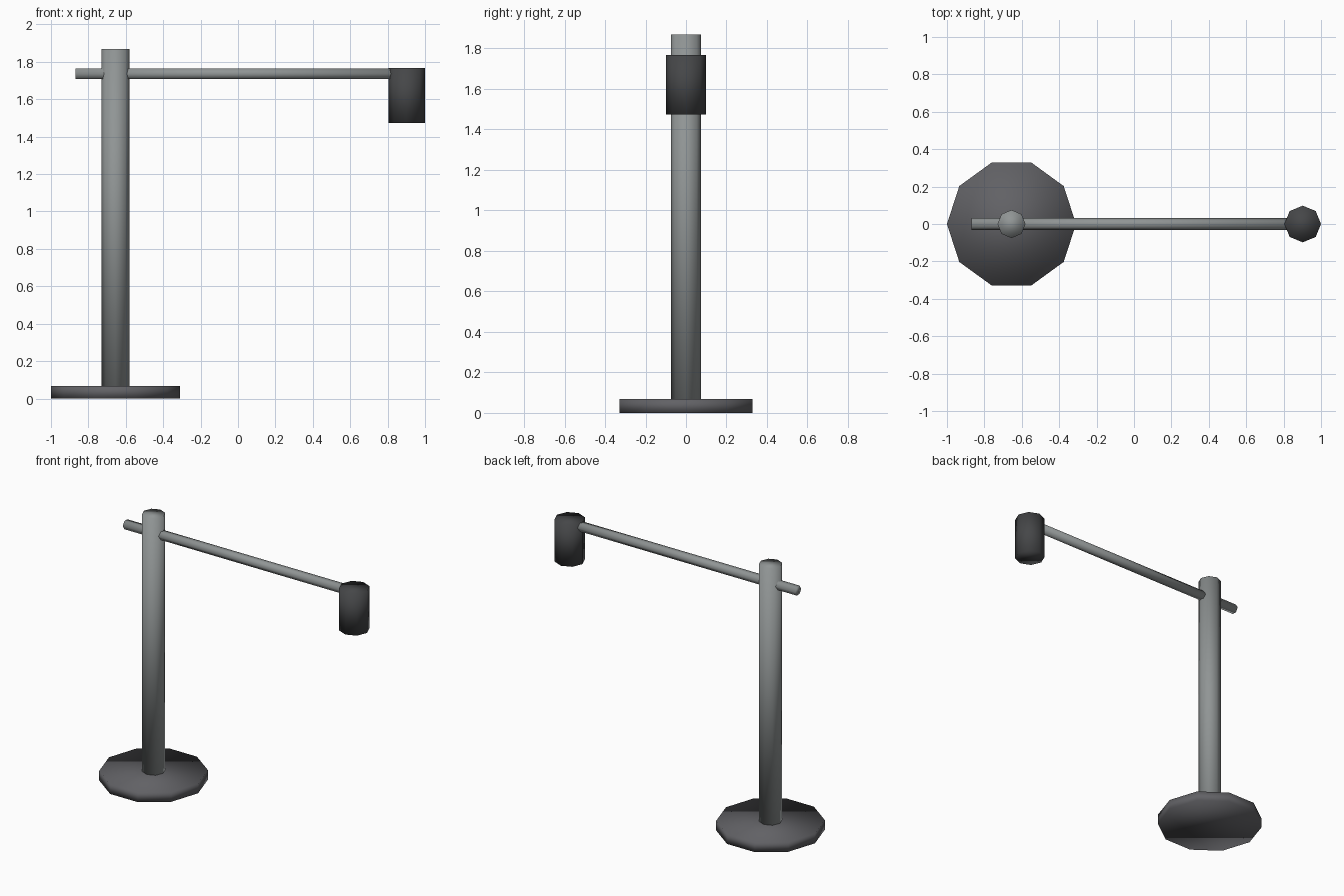
import bpy
import math

if "Cube" in bpy.data.objects:
    bpy.data.objects.remove(bpy.data.objects["Cube"])


def paint(name, rgb):
    mat = bpy.data.materials.new(name)
    mat.diffuse_color = (*rgb, 1)
    mat.use_nodes = True
    mat.node_tree.nodes["Principled BSDF"].inputs["Base Color"].default_value = mat.diffuse_color
    return mat


steel = paint("steel", (0.28, 0.30, 0.30))
dark_iron = paint("dark_iron", (0.12, 0.12, 0.13))
black_shade = paint("black_shade", (0.06, 0.062, 0.065))


def prism(name, sides, radius, length, center, mat, along_x=False):
    """Low-poly cylinder with a corner on the x axis, or on y if laid along x."""
    bpy.ops.mesh.primitive_cylinder_add(vertices=sides, radius=radius, depth=length)
    obj = bpy.context.object
    obj.name = name
    obj.data.name = name
    # the primitive starts with a corner on +y
    obj.rotation_euler = (0, math.pi / 2, 0) if along_x else (0, 0, math.pi / 2)
    bpy.ops.object.transform_apply(location=False, rotation=True, scale=False)
    obj.location = center
    obj.data.materials.append(mat)
    bpy.ops.object.shade_smooth()
    return obj


POLE_X, HEAD_X = -0.655, 0.902

# Ten-sided foot plate
prism("base", 10, 0.345, 0.068, (POLE_X, 0, 0.034), dark_iron)

# Upright post standing on the plate
prism("pole", 8, 0.075, 1.808, (POLE_X, 0, 0.964), steel)

# Six-sided arm passing through the post into the lamp head
arm_start, arm_end = -0.87, HEAD_X
prism("arm", 6, 0.033, arm_end - arm_start,
      ((arm_start + arm_end) / 2, 0, 1.736), steel, along_x=True)

# Hanging lamp head
prism("lamp_head", 8, 0.098, 0.294, (HEAD_X, 0, 1.621), black_shade)
